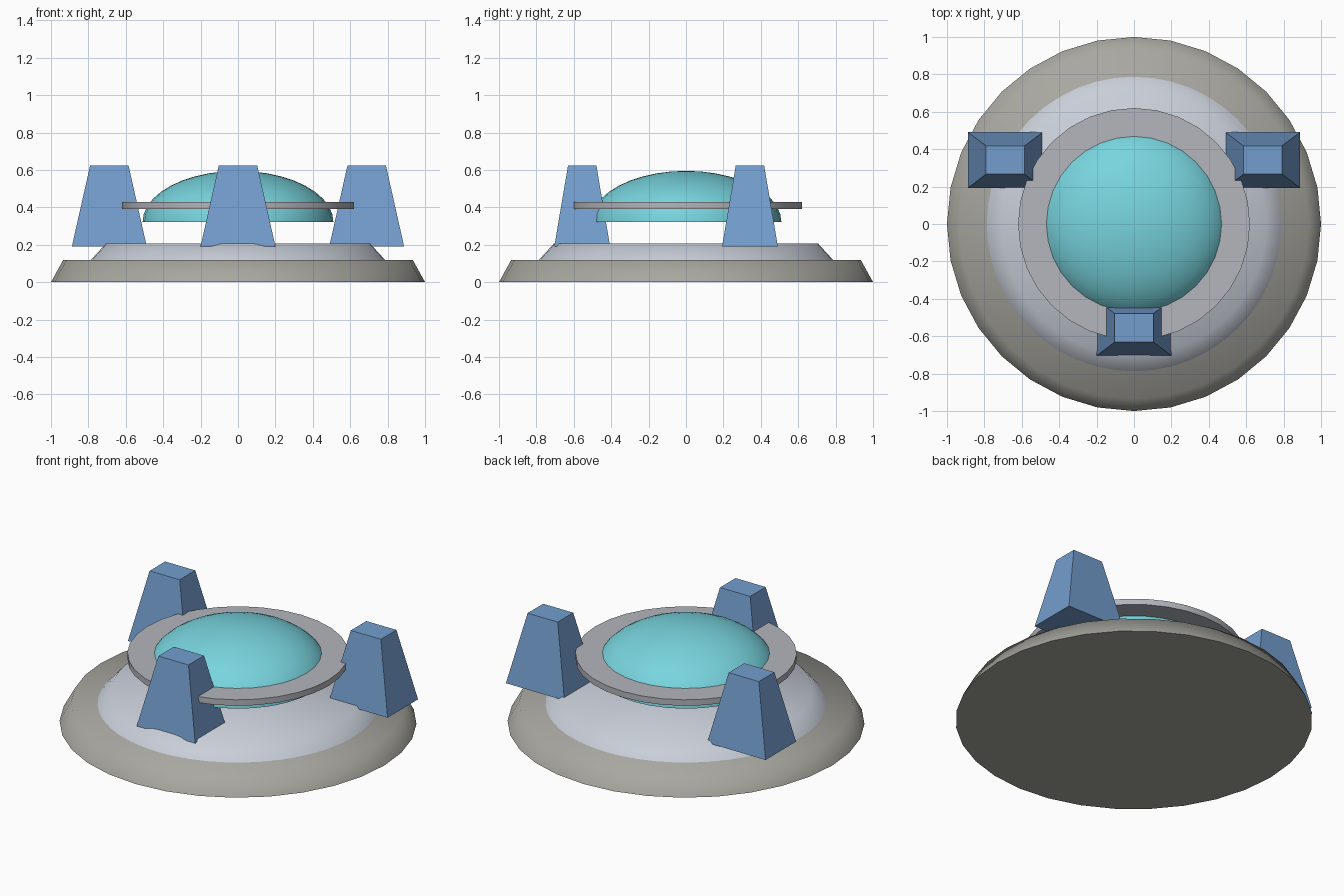
import bpy, bmesh, math

if "Cube" in bpy.data.objects:
    bpy.data.objects.remove(bpy.data.objects["Cube"])


def material(name, rgb):
    # sRGB 0-255 converted to linear
    lin = [((c / 255 + 0.055) / 1.055) ** 2.4 for c in rgb]
    m = bpy.data.materials.new(name)
    m.diffuse_color = (*lin, 1)
    m.use_nodes = True
    m.node_tree.nodes["Principled BSDF"].inputs["Base Color"].default_value = m.diffuse_color
    return m


stone = material("warm grey", (168, 167, 160))
pale = material("pale grey", (200, 206, 216))
metal = material("mid grey", (179, 182, 189))
cyan = material("cyan glass", (120, 212, 222))
blue = material("blue", (116, 158, 206))


def lathe(name, profile, mat, sides=32, angle=75):
    """Closed solid of revolution from (radius, z) points, bottom to top."""
    bm = bmesh.new()
    rings = []
    for r, z in profile:
        if r < 1e-4:
            rings.append([bm.verts.new((0, 0, z))])
        else:
            rings.append([bm.verts.new((r * math.cos(math.tau * i / sides),
                                        r * math.sin(math.tau * i / sides), z))
                          for i in range(sides)])
    for a, b in zip(rings, rings[1:]):
        for i in range(sides):
            j = (i + 1) % sides
            bm.faces.new((a[i], a[j], b[0]) if len(b) == 1 else (a[i], a[j], b[j], b[i]))
    bm.faces.new(rings[0][::-1])
    if len(rings[-1]) > 1:
        bm.faces.new(rings[-1])
    return finish(name, bm, mat, angle)


def finish(name, bm, mat, angle=None):
    bmesh.ops.recalc_face_normals(bm, faces=bm.faces)
    me = bpy.data.meshes.new(name)
    bm.to_mesh(me)
    bm.free()
    me.materials.append(mat)
    ob = bpy.data.objects.new(name, me)
    bpy.context.collection.objects.link(ob)
    if angle:
        bpy.ops.object.select_all(action='DESELECT')
        ob.select_set(True)
        bpy.context.view_layer.objects.active = ob
        bpy.ops.object.shade_smooth_by_angle(angle=math.radians(angle))
    return ob


def pylon(name, x, y):
    """Tapered block, wide at the foot."""
    bm = bmesh.new()
    bmesh.ops.create_cube(bm, size=2)
    for v in bm.verts:
        top = v.co.z > 0
        v.co = (x + v.co.x * (0.103 if top else 0.2),
                y + v.co.y * (0.076 if top else 0.149),
                0.623 if top else 0.192)
    return finish(name, bm, blue)


# Stepped base
lathe("base", [(1.0, 0), (0.935, 0.118)], stone)
lathe("upper_base", [(0.79, 0.115), (0.705, 0.208)], pale, sides=48)

# Floating dome with a collar
steps = 10
dome = [(0.51 * math.cos(t * math.pi / 2 / steps), 0.322 + 0.273 * math.sin(t * math.pi / 2 / steps))
        for t in range(steps + 1)]
lathe("dome", dome, cyan)
lathe("collar", [(0.62, 0.391), (0.62, 0.428)], metal, angle=30)

# Three pylons
pylon("front_pylon", 0, -0.555)
for side, sx in (("left", -1), ("right", 1)):
    pylon("rear_pylon_" + side, sx * 0.688, 0.342)
